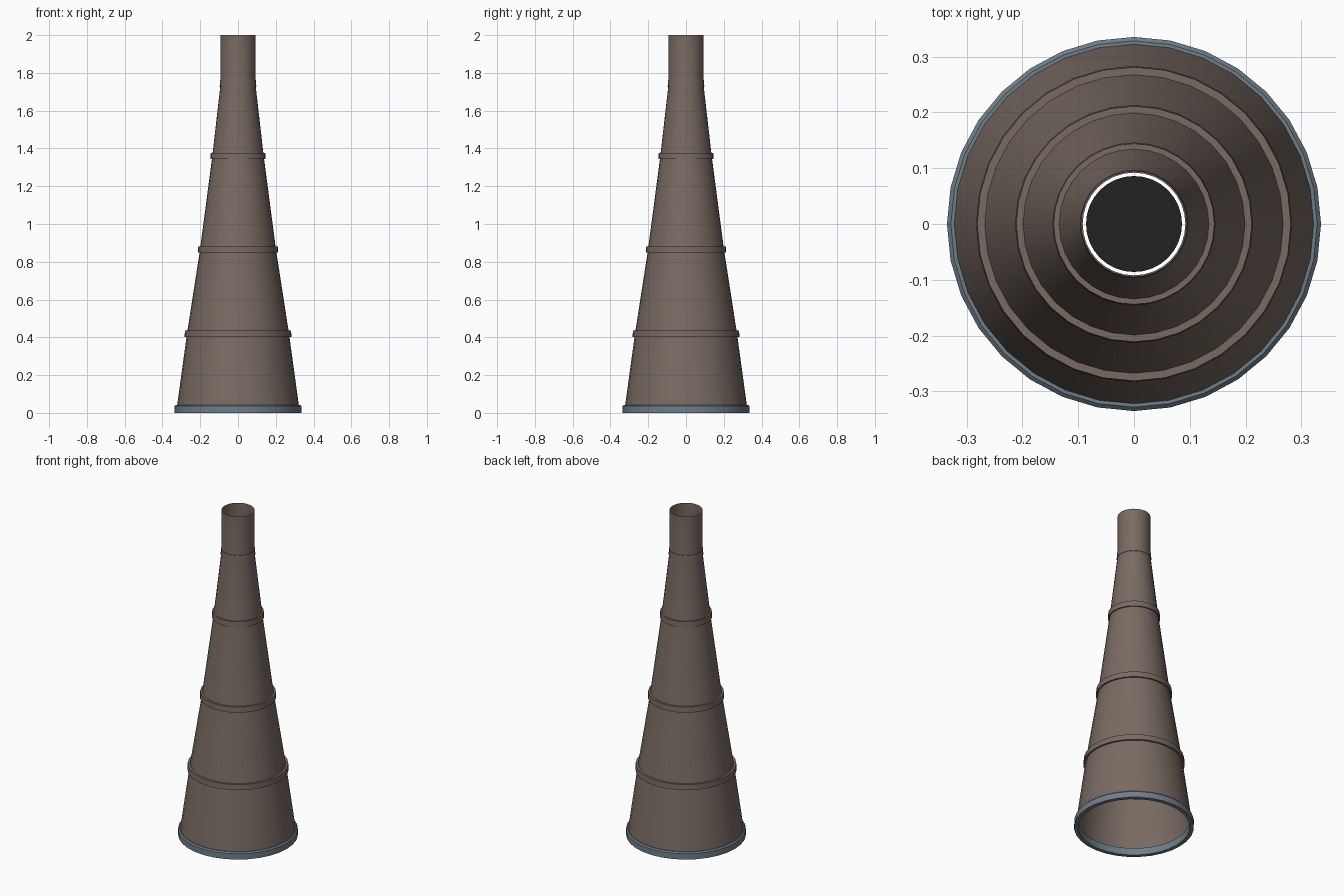
import bpy
import bmesh
import math

SIDES = 32

cube = bpy.data.objects.get("Cube")
if cube:
    bpy.data.objects.remove(cube, do_unlink=True)


def material(name, rgb):
    mat = bpy.data.materials.new(name)
    mat.use_nodes = True
    mat.diffuse_color = (*rgb, 1)
    mat.node_tree.nodes["Principled BSDF"].inputs["Base Color"].default_value = (*rgb, 1)
    return mat


brown = material("weathered brown", (0.19, 0.145, 0.122))
steel = material("blue grey steel", (0.16, 0.21, 0.25))
soot = material("soot black", (0.016, 0.016, 0.016))


def lathe(name, profile, mat, closed=False):
    """Spin (radius, height) points, listed bottom to top, around z."""
    bm = bmesh.new()
    rings = []
    for r, z in profile:
        angles = [math.tau * i / SIDES for i in range(SIDES)]
        rings.append([bm.verts.new((r * math.cos(a), r * math.sin(a), z)) for a in angles])
    pairs = list(zip(rings, rings[1:]))
    if closed:
        pairs.append((rings[-1], rings[0]))
    for low, high in pairs:
        for i in range(SIDES):
            j = (i + 1) % SIDES
            bm.faces.new((low[i], low[j], high[j], high[i]))
    if len(rings) == 1:
        bm.faces.new(rings[0])
    mesh = bpy.data.meshes.new(name)
    bm.to_mesh(mesh)
    bm.free()
    mesh.materials.append(mat)
    obj = bpy.data.objects.new(name, mesh)
    bpy.context.collection.objects.link(obj)
    bpy.ops.object.select_all(action="DESELECT")
    obj.select_set(True)
    bpy.context.view_layer.objects.active = obj
    bpy.ops.object.shade_smooth_by_angle(angle=math.radians(30))
    return obj


# Tapered stack of open sheet sections, ending in a straight pipe
stack = [(0.325, 0.02), (0.27, 0.42), (0.201, 0.865), (0.136, 1.36), (0.092, 1.745), (0.092, 2.0)]
lathe("stack_wall", stack, brown)

# Raised bands covering the joints
for number, ((joint, z), outer) in enumerate(zip(stack[1:5], (0.283, 0.213, 0.146, 0.097)), 1):
    lathe(f"joint_band_{number}",
          [(joint + 0.001, z - 0.017), (outer, z - 0.017),
           (outer - 0.002, z + 0.017), (joint - 0.003 if number < 4 else joint, z + 0.017)], brown)

# Steel ring at the foot
lathe("base_ring", [(0.312, 0), (0.335, 0), (0.335, 0.036), (0.328, 0.043), (0.312, 0.043)],
      steel, closed=True)

# Dark plug inside the pipe, with a narrow gap around it
lathe("flue_plug", [(0.086, 1.75)], soot)
